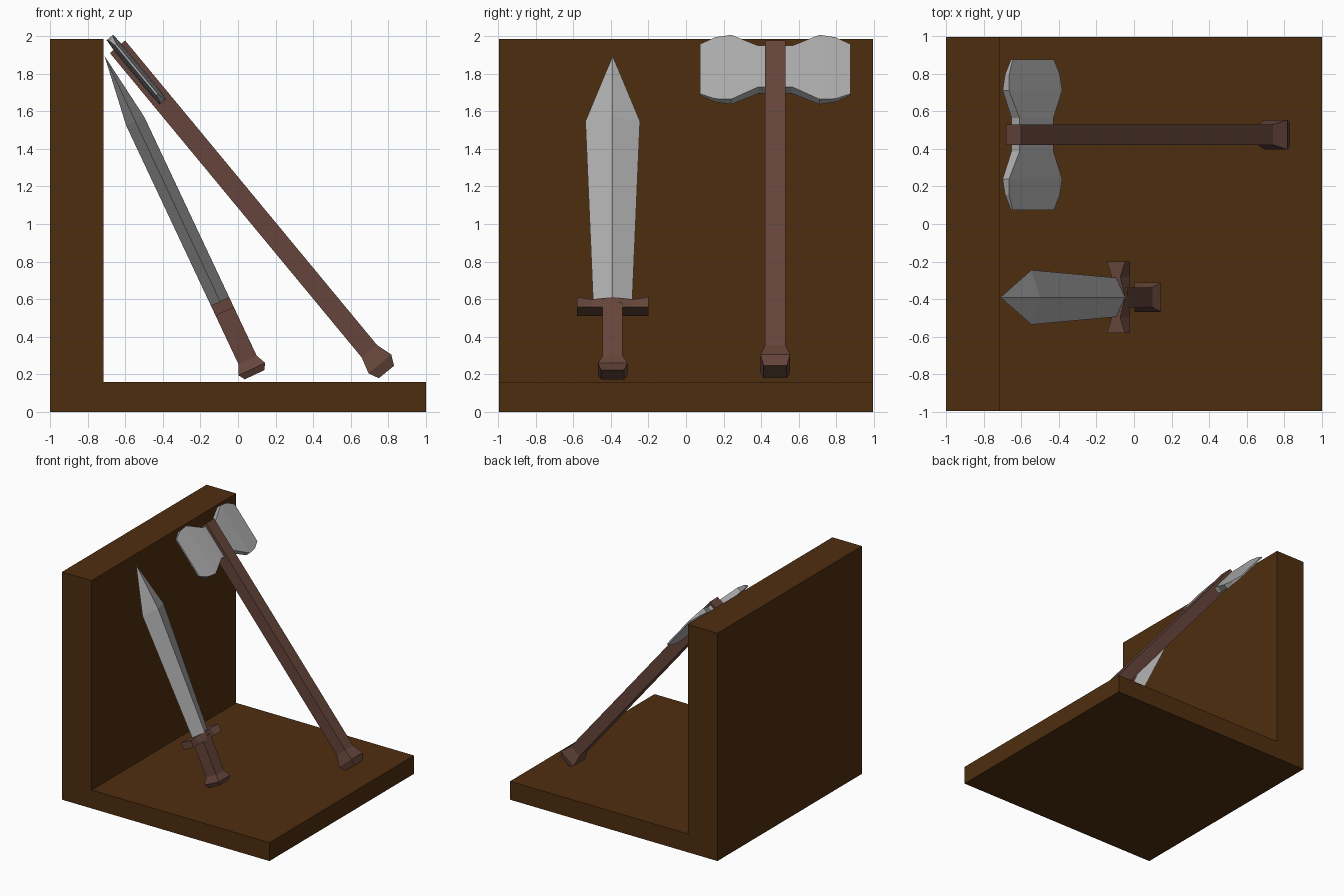
import bpy, bmesh, math
from mathutils import Matrix, Vector

if "Cube" in bpy.data.objects:
    bpy.data.objects.remove(bpy.data.objects["Cube"])


def material(name, rgb):
    m = bpy.data.materials.new(name)
    m.diffuse_color = (*rgb, 1)
    m.use_nodes = True
    m.node_tree.nodes["Principled BSDF"].inputs["Base Color"].default_value = m.diffuse_color
    return m


WOOD = material("dark_brown_wood", (0.078, 0.027, 0.005))
GRIP = material("red_brown_grip", (0.13, 0.06, 0.043))
STEEL = material("grey_steel", (0.41, 0.41, 0.41))


def loft(name, rings, mat, matrix=Matrix()):
    """Skin a list of equal-length point rings and cap both ends."""
    bm = bmesh.new()
    vs = [[bm.verts.new(p) for p in r] for r in rings]
    n = len(rings[0])
    for a, b in zip(vs, vs[1:]):
        for i in range(n):
            j = (i + 1) % n
            bm.faces.new((a[i], a[j], b[j], b[i]))
    bm.faces.new(vs[0][::-1])
    bm.faces.new(vs[-1])
    bmesh.ops.remove_doubles(bm, verts=bm.verts, dist=1e-5)
    bmesh.ops.recalc_face_normals(bm, faces=bm.faces)
    me = bpy.data.meshes.new(name)
    bm.to_mesh(me)
    bm.free()
    ob = bpy.data.objects.new(name, me)
    bpy.context.collection.objects.link(ob)
    me.materials.append(mat)
    ob.matrix_world = matrix
    return ob


def square(w, d, z):
    return [(x * w / 2, y * d / 2, z) for x, y in ((-1, -1), (1, -1), (1, 1), (-1, 1))]


def diamond(t, w, z):
    return [(t / 2, 0, z), (0, w / 2, z), (-t / 2, 0, z), (0, -w / 2, z)]


def leaning(x, y, z, degrees):
    return Matrix.Translation((x, y, z)) @ Matrix.Rotation(math.radians(-degrees), 4, 'Y')


# L-shaped stand: floor and back wall
profile = [(-1, 0), (1, 0), (1, .16), (-.715, .16), (-.715, 1.985), (-1, 1.985)]
loft("stand", [[(x, y, z) for x, z in profile] for y in (-.995, .995)], WOOD)

# Sword, leaning against the wall
sword = leaning(.088, -.39, .198, 25.2)
loft("sword_grip", [square(.114, .123, 0), square(.156, .156, .033),
                    square(.107, .107, .087), square(.107, .107, .40)], GRIP, sword)
# guard arms pinch on top where they meet the blade edges
guard = []
for y, top in ((-.19, .107), (-.108, .05), (0, .107), (.108, .05), (.19, .107)):
    guard.append([(-.0535, y, .372), (.0535, y, .372), (top / 2, y, .432), (-top / 2, y, .432)])
loft("sword_guard", guard, GRIP, sword)
loft("sword_blade", [diamond(.107, .208, .43), diamond(.107, .29, 1.49),
                     diamond(.0001, .0001, 1.875)], STEEL, sword)

# Axe, leaning beside it
axe = leaning(.79, .475, .213, 39.6)
loft("axe_handle", [square(.105, .123, 0), square(.157, .157, .055),
                    square(.105, .107, .143), square(.105, .107, 2.245)], GRIP, axe)
# double head: (distance from handle, half height, thickness)
half = [(.09, .142, .056), (.235, .222, .044), (.32, .212, .028), (.40, .172, .012)]
sections = [(-y, h, t) for y, h, t in reversed(half)] + half
loft("axe_head", [[(-t / 2, y, 2.087 - h), (t / 2, y, 2.087 - h), (t / 2, y, 2.087),
                   (t / 2, y, 2.087 + h), (-t / 2, y, 2.087 + h), (-t / 2, y, 2.087)]
                  for y, h, t in sections], STEEL, axe)
